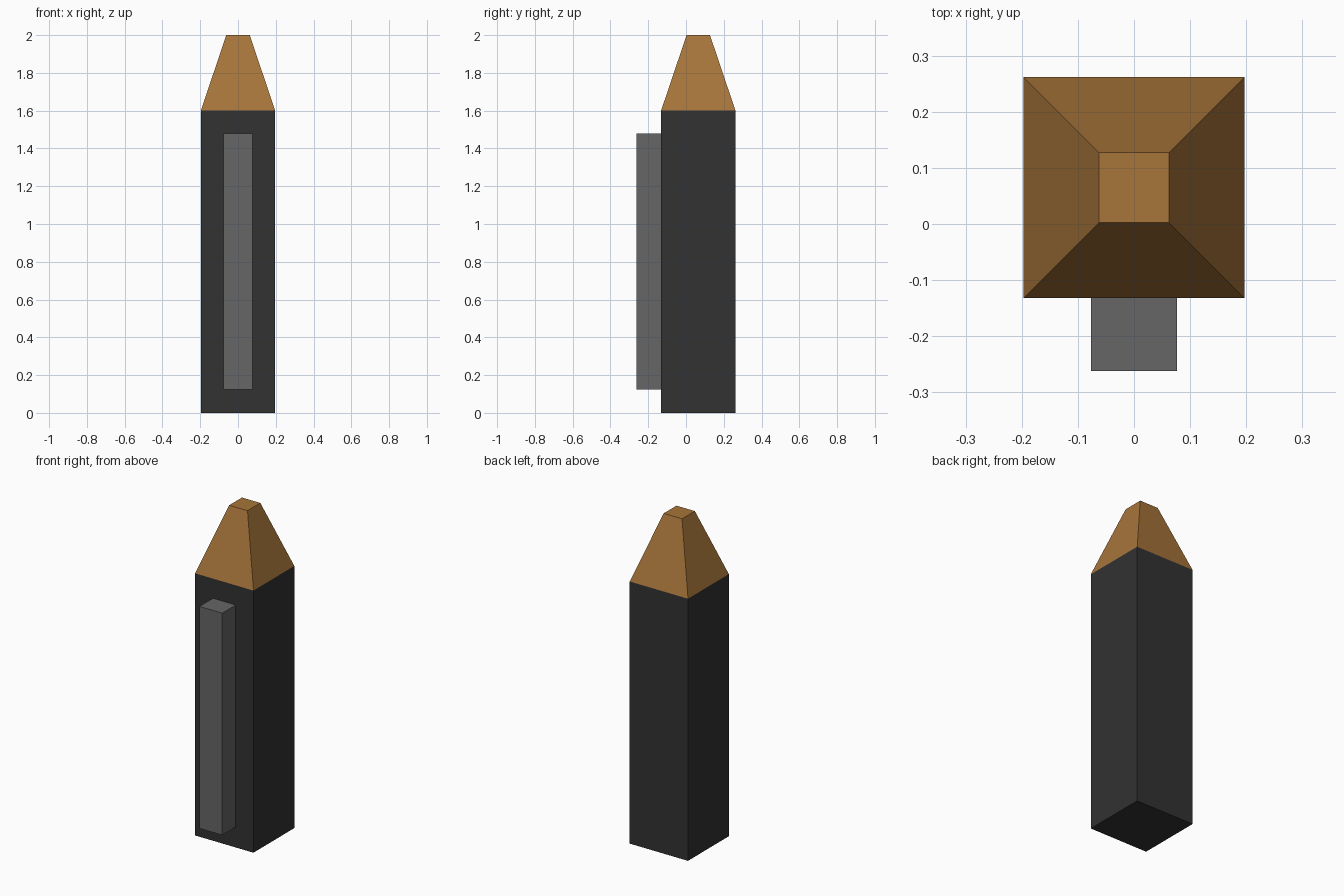
import bpy
import bmesh

if "Cube" in bpy.data.objects:
    bpy.data.objects.remove(bpy.data.objects["Cube"])


def material(name, rgb):
    # sRGB 0-255 to linear
    lin = [((c / 255 + 0.055) / 1.055) ** 2.4 for c in rgb]
    m = bpy.data.materials.new(name)
    m.diffuse_color = (*lin, 1)
    m.use_nodes = True
    m.node_tree.nodes["Principled BSDF"].inputs["Base Color"].default_value = m.diffuse_color
    return m


def block(name, mat, x, y, z, top_scale=1.0):
    """Box spanning the given ranges; top_scale tapers its upper face."""
    bm = bmesh.new()
    bmesh.ops.create_cube(bm, size=1)
    for v in bm.verts:
        s = top_scale if v.co.z > 0 else 1.0
        v.co.x = (x[0] + x[1]) / 2 + v.co.x * (x[1] - x[0]) * s
        v.co.y = (y[0] + y[1]) / 2 + v.co.y * (y[1] - y[0]) * s
        v.co.z = z[1] if v.co.z > 0 else z[0]
    mesh = bpy.data.meshes.new(name)
    bm.to_mesh(mesh)
    bm.free()
    mesh.materials.append(mat)
    ob = bpy.data.objects.new(name, mesh)
    bpy.context.collection.objects.link(ob)
    return ob


dark = material("dark grey", (50, 50, 50))
grey = material("mid grey", (102, 102, 102))
brass = material("brass brown", (167, 117, 58))

# Square barrel
block("barrel", dark, (-0.197, 0.197), (-0.132, 0.262), (0, 1.6))
# Tapered blunt tip
block("tip", brass, (-0.197, 0.197), (-0.132, 0.262), (1.6, 2.0), 0.062 / 0.197)
# Raised bar on the front
block("front_bar", grey, (-0.077, 0.077), (-0.262, -0.132), (0.125, 1.48))
